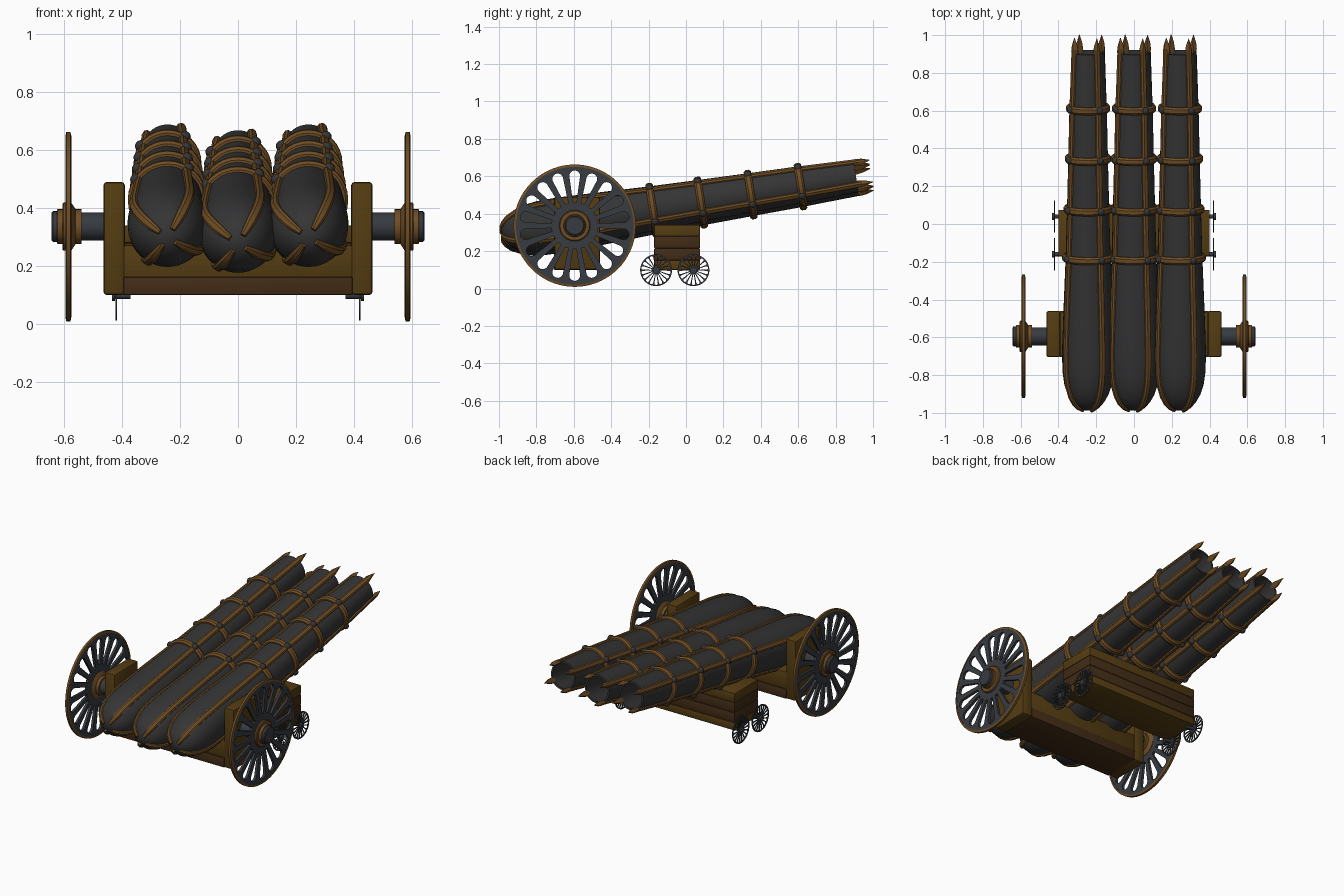
import bpy, bmesh, math
from mathutils import Vector, Matrix
from math import sin, cos, pi, radians

if "Cube" in bpy.data.objects:
    bpy.data.objects.remove(bpy.data.objects["Cube"])


def mat(name, c):
    m = bpy.data.materials.new(name)
    m.diffuse_color = (*c, 1)
    m.use_nodes = True
    m.node_tree.nodes["Principled BSDF"].inputs["Base Color"].default_value = m.diffuse_color
    return m


IRON = mat("dark_iron", (0.035, 0.035, 0.035))
STEEL = mat("blue_steel", (0.038, 0.043, 0.052))
BRONZE = mat("bronze", (0.16, 0.075, 0.018))
WOOD = mat("wood", (0.09, 0.046, 0.006))
DARKWOOD = mat("dark_wood", (0.055, 0.025, 0.008))


def finish(bm, name, m, M=Matrix(), smooth=True):
    bmesh.ops.recalc_face_normals(bm, faces=bm.faces)
    me = bpy.data.meshes.new(name)
    bm.to_mesh(me)
    bm.free()
    o = bpy.data.objects.new(name, me)
    bpy.context.collection.objects.link(o)
    o.matrix_world = M
    me.materials.append(m)
    if smooth:
        bpy.ops.object.select_all(action='DESELECT')
        o.select_set(True)
        bpy.context.view_layer.objects.active = o
        bpy.ops.object.shade_smooth_by_angle(angle=radians(35))
    return o


def revolve(name, prof, m, M=Matrix(), n=32):
    """Revolve (position, radius) points about the local y axis."""
    bm = bmesh.new()
    vs = [bm.verts.new((r, s, 0)) for s, r in prof]
    es = [bm.edges.new(p) for p in zip(vs, vs[1:])]
    bmesh.ops.spin(bm, geom=vs + es, axis=(0, 1, 0), cent=(0, 0, 0), angle=2 * pi, steps=n)
    bmesh.ops.remove_doubles(bm, verts=bm.verts, dist=1e-4)
    return finish(bm, name, m, M)


def box(name, x, y, z, m, bevel=0.008):
    bm = bmesh.new()
    bmesh.ops.create_cube(bm, size=1)
    for v in bm.verts:
        for i, (a, b) in enumerate((x, y, z)):
            v.co[i] = a if v.co[i] < 0 else b
    bmesh.ops.bevel(bm, geom=bm.edges[:], offset=bevel, segments=2, affect='EDGES', profile=0.5)
    return finish(bm, name, m)


# ---- barrels ----
OUTER = [(-1.0, 0), (-0.995, 0.03), (-0.98, 0.058), (-0.955, 0.085), (-0.915, 0.108), (-0.86, 0.126),
         (-0.79, 0.136), (-0.68, 0.138), (-0.45, 0.13), (-0.18, 0.119), (0.07, 0.112),
         (0.35, 0.105), (0.62, 0.099), (0.92, 0.087)]
BORE = [(0.92, 0.076), (0.2, 0.072), (0.2, 0)]
STRIPS = [radians(57 + 90 * i) for i in range(4)]
BANDS = [-0.18, 0.08, 0.35, 0.62]


def radius_at(s):
    for (a, ra), (b, rb) in zip(OUTER, OUTER[1:]):
        if a <= s <= b:
            return ra + (rb - ra) * (s - a) / (b - a)


def strips(M):
    """Four lengthwise ribs that end in spikes past the muzzle."""
    path = [(s, r, min(0.017, 0.004 + r * 0.17)) for s, r in OUTER[1:]]
    path += [(0.935, 0.088, 0.017), (0.965, 0.086, 0.01), (1.005, 0.086, 0.001)]
    bm = bmesh.new()
    for a in STRIPS:
        out, side = Vector((cos(a), 0, sin(a))), Vector((-sin(a), 0, cos(a)))
        rings = []
        for i, (s, r, w) in enumerate(path):
            p, q = path[max(i - 1, 0)], path[min(i + 1, len(path) - 1)]
            d = Vector((q[0] - p[0], q[1] - p[1])).normalized()
            nrm = out * d.x - Vector((0, d.y, 0))
            c = out * r + Vector((0, s, 0))
            k = min(1, w / 0.01)
            rings.append([bm.verts.new(c + side * u * w + nrm * h * k)
                          for u, h in ((-1, -0.012), (-1, 0.006), (-0.5, 0.013), (0.5, 0.013), (1, 0.006), (1, -0.012))])
        for A, B in zip(rings, rings[1:]):
            for j in range(6):
                bm.faces.new((A[j], A[(j + 1) % 6], B[(j + 1) % 6], B[j]))
        bm.faces.new(rings[0])
        bm.faces.new(rings[-1])
    finish(bm, "barrel_ribs", BRONZE, M)


for x, z in ((-0.243, 0.457), (0, 0.437), (0.243, 0.457)):
    M = Matrix.Translation((x, 0, z)) @ Matrix.Rotation(math.atan(0.16), 4, 'X')
    revolve("barrel", OUTER + BORE, IRON, M, 40)
    strips(M)
    studs = bmesh.new()
    for s in BANDS:
        r = radius_at(s)
        revolve("barrel_band", [(s - 0.02, r - 0.01), (s - 0.02, r + 0.009), (s - 0.01, r + 0.018),
                                (s + 0.01, r + 0.018), (s + 0.02, r + 0.009), (s + 0.02, r - 0.01)], BRONZE, M)
        for a in STRIPS:
            bmesh.ops.create_uvsphere(studs, u_segments=12, v_segments=8, radius=0.021,
                                      matrix=Matrix.Translation((cos(a) * (r + 0.01), s, sin(a) * (r + 0.01))))
    finish(studs, "band_studs", IRON, M)


# ---- wheels ----
def disc_with_slots(name, R, thick, slots, r0, r1, w0, w1, M, m):
    cu = bpy.data.curves.new(name, 'CURVE')
    cu.dimensions, cu.fill_mode, cu.extrude = '2D', 'BOTH', thick / 2

    def loop(pts):
        sp = cu.splines.new('POLY')
        sp.points.add(len(pts) - 1)
        for p, (u, v) in zip(sp.points, pts):
            p.co = (u, v, 0, 1)
        sp.use_cyclic_u = True

    loop([(R * cos(2 * pi * i / 72), R * sin(2 * pi * i / 72)) for i in range(72)])
    cap = [(r1 - w1 + w1 * sin(pi * i / 8), w1 * cos(pi * i / 8)) for i in range(9)]
    for k in range(slots):
        t = 2 * pi * (k + 0.5) / slots
        loop([(u * cos(t) - v * sin(t), u * sin(t) + v * cos(t)) for u, v in [(r0, -w0), (r0, w0)] + cap])
    tmp = bpy.data.objects.new(name, cu)
    bpy.context.collection.objects.link(tmp)
    bpy.context.view_layer.update()
    bm = bmesh.new()
    bm.from_mesh(tmp.to_mesh())
    bpy.data.objects.remove(tmp)
    bmesh.ops.remove_doubles(bm, verts=bm.verts, dist=1e-5)
    finish(bm, name, m, M @ Matrix.Rotation(pi / 2, 4, 'X'))


for sx in (-1, 1):
    # local +y points outwards along x
    turn = Matrix.Rotation(-sx * pi / 2, 4, 'Z')
    M = Matrix.Translation((0, -0.595, 0.336)) @ turn
    W = M @ Matrix.Translation((0, 0.585, 0))
    disc_with_slots("big_wheel", 0.322, 0.016, 18, 0.125, 0.295, 0.009, 0.029, W, STEEL)
    revolve("big_wheel_rim", [(-0.010, 0.314), (-0.007, 0.327), (0.007, 0.327), (0.010, 0.314), (-0.010, 0.314)],
            BRONZE, W, 72)
    revolve("big_wheel_hub", [(0.56, 0), (0.56, 0.06), (0.575, 0.083), (0.602, 0.083), (0.606, 0.078), (0.606, 0)],
            BRONZE, M)
    revolve("hub_collar", [(0.54, 0), (0.54, 0.06), (0.622, 0.06), (0.625, 0.057), (0.625, 0)], BRONZE, M)
    revolve("hub_cap", [(0.60, 0), (0.60, 0.053), (0.638, 0.053), (0.643, 0.047), (0.643, 0)], STEEL, M)
    revolve("big_axle", [(0.44, 0), (0.44, 0.048), (0.58, 0.048), (0.58, 0)], STEEL, M)

    # small support wheels
    for y in (-0.16, 0.04):
        S = Matrix.Translation((0, y, 0.098)) @ turn
        disc_with_slots("small_wheel", 0.085, 0.006, 18, 0.024, 0.079, 0.0022, 0.009,
                        S @ Matrix.Translation((0, 0.42, 0)), STEEL)
        revolve("small_axle", [(0.37, 0), (0.37, 0.011), (0.424, 0.011), (0.424, 0.018), (0.434, 0.018), (0.434, 0)],
                STEEL, S, 16)

    # carriage cheeks
    a, b = sorted((sx * 0.39, sx * 0.464))
    box("carriage_cheek", (a, b), (-0.705, -0.46), (0.1, 0.49), WOOD, 0.012)

# ---- carriage cross pieces ----
box("rear_bed_lower", (-0.395, 0.395), (-0.705, -0.46), (0.1, 0.162), DARKWOOD, 0.004)
box("rear_bed_upper", (-0.395, 0.395), (-0.70, -0.465), (0.16, 0.272), WOOD, 0.006)
box("front_bed_lower", (-0.4, 0.4), (-0.17, 0.075), (0.1, 0.15), WOOD, 0.005)
box("front_bed_middle", (-0.4, 0.4), (-0.17, 0.075), (0.15, 0.215), DARKWOOD, 0.005)
box("front_bed_upper", (-0.4, 0.4), (-0.17, 0.075), (0.215, 0.28), DARKWOOD, 0.005)
box("front_bed_top", (-0.4, 0.4), (-0.17, 0.075), (0.28, 0.34), WOOD, 0.005)
